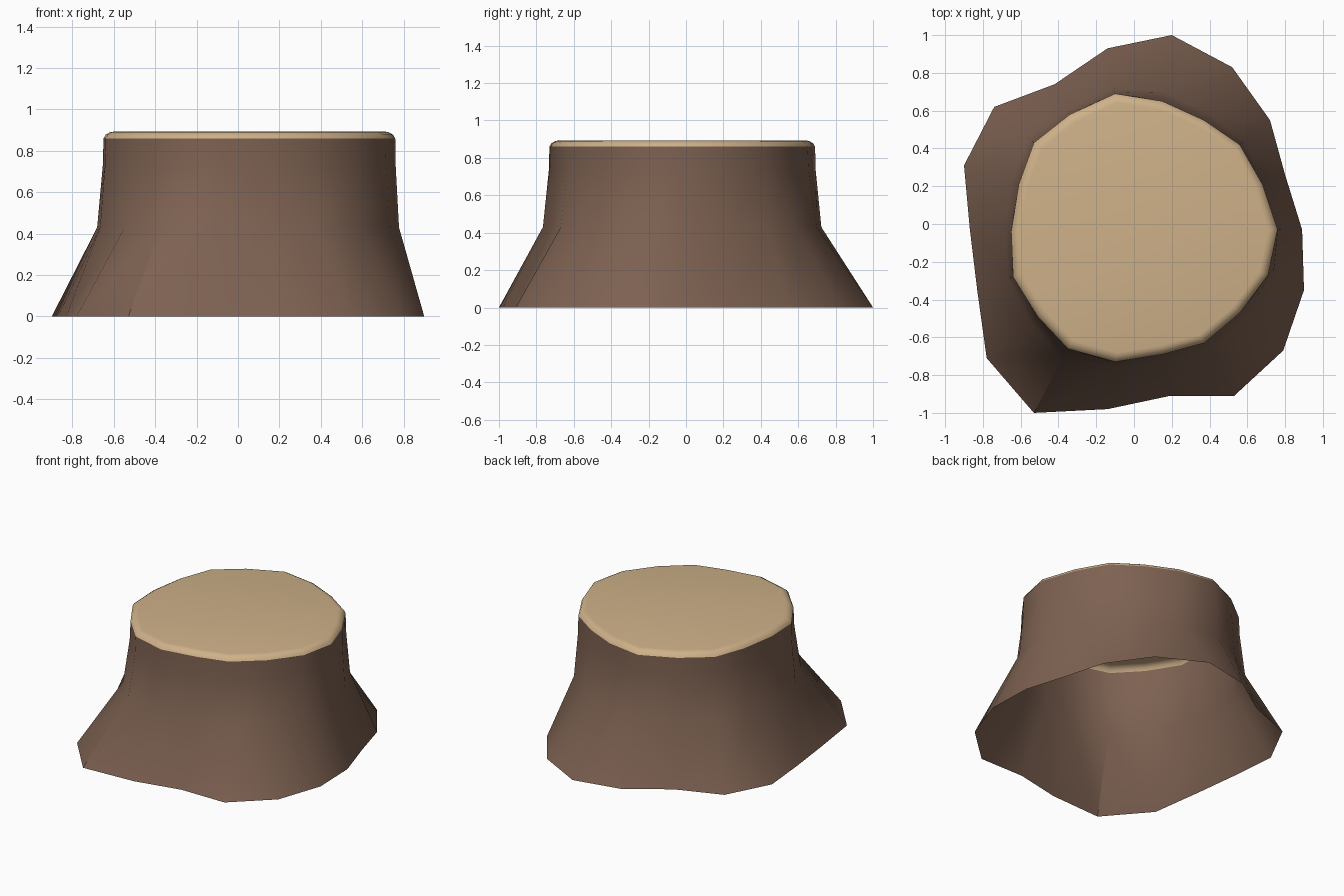
import bpy, bmesh, math
from mathutils import Vector

if "Cube" in bpy.data.objects:
    bpy.data.objects.remove(bpy.data.objects["Cube"])

# Matching 18-point outlines: flared root line and sawn rim
ROOT = [(.89,-.03),(.80,.26),(.72,.55),(.52,.83),(.20,1.0),(-.14,.93),
        (-.42,.74),(-.74,.62),(-.90,.31),(-.87,-.02),(-.83,-.35),(-.78,-.71),
        (-.53,-1.0),(-.14,-.98),(.19,-.91),(.53,-.91),(.79,-.67),(.90,-.35)]
RIM = [(.76,-.03),(.68,.21),(.56,.42),(.37,.55),(.15,.65),(-.10,.69),
       (-.34,.58),(-.53,.43),(-.61,.21),(-.65,-.04),(-.64,-.28),(-.51,-.49),
       (-.35,-.66),(-.10,-.73),(.15,-.69),(.37,-.63),(.56,-.47),(.71,-.27)]
ROOT = [Vector(p) for p in ROOT]
RIM = [Vector(p) for p in RIM]
CENTRE = Vector((.055, -.02))


def material(name, rgb):
    m = bpy.data.materials.new(name)
    m.diffuse_color = (*rgb, 1)
    m.use_nodes = True
    m.node_tree.nodes["Principled BSDF"].inputs["Base Color"].default_value = m.diffuse_color
    return m


def loft(name, rings, mat, cap=False):
    """Skin a stack of (outline, height) rings, open at the bottom."""
    bm = bmesh.new()
    loops = [[bm.verts.new((p.x, p.y, z)) for p in pts] for pts, z in rings]
    for a, b in zip(loops, loops[1:]):
        n = len(a)
        for i in range(n):
            j = (i + 1) % n
            bm.faces.new((a[i], a[j], b[j], b[i]))
    if cap:
        bm.faces.new(loops[-1])
    me = bpy.data.meshes.new(name)
    bm.to_mesh(me)
    bm.free()
    me.materials.append(mat)
    ob = bpy.data.objects.new(name, me)
    bpy.context.collection.objects.link(ob)
    bpy.ops.object.select_all(action='DESELECT')
    ob.select_set(True)
    bpy.context.view_layer.objects.active = ob
    bpy.ops.object.shade_smooth_by_angle(angle=math.radians(35))
    return ob


def flare(t):
    return [r.lerp(b, t) for r, b in zip(RIM, ROOT)]


def shrink(s):
    return [CENTRE + (p - CENTRE) * s for p in RIM]


bark = material("bark brown", (.205, .120, .083))
wood = material("cut wood tan", (.62, .44, .25))

# Bark: straight trunk flaring into the roots, hollow underneath
loft("bark", [(flare(1), 0), (flare(.14), .43), (flare(.015), .73), (RIM, .86)], bark)

# Sawn top with a rounded edge
loft("cut_top", [(RIM, .86), (shrink(.985), .878), (shrink(.955), .89),
                 (shrink(.93), .893)], wood, cap=True)
